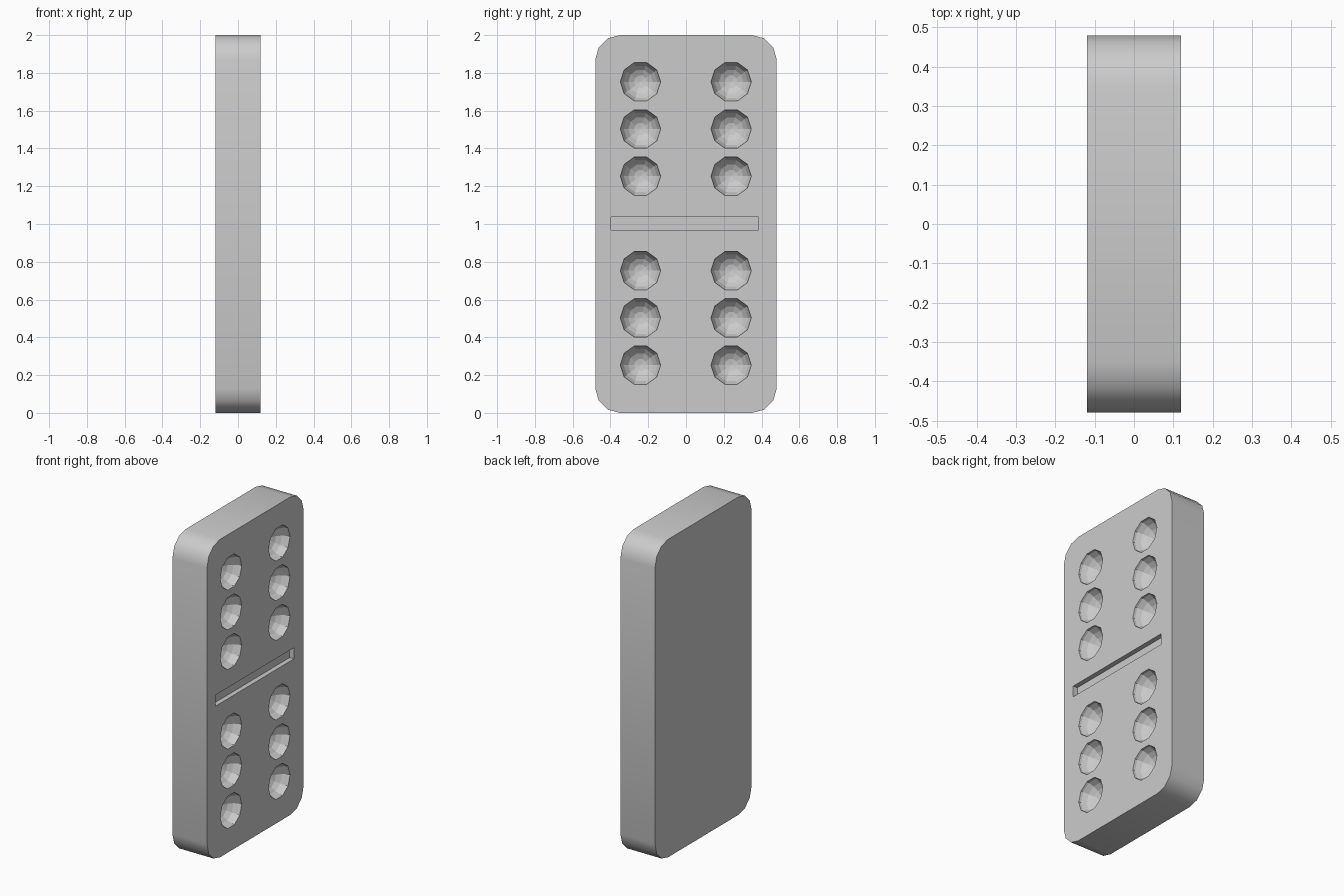
import bpy, bmesh, math
from mathutils import Matrix, Vector

if "Cube" in bpy.data.objects:
    bpy.data.objects.remove(bpy.data.objects["Cube"])

HALF_T, HALF_W, H = 0.12, 0.48, 2.0
CORNER = 0.13


def make_object(name, bm):
    bmesh.ops.recalc_face_normals(bm, faces=bm.faces[:])
    mesh = bpy.data.meshes.new(name)
    bm.to_mesh(mesh)
    bm.free()
    obj = bpy.data.objects.new(name, mesh)
    bpy.context.collection.objects.link(obj)
    return obj


def add_box(bm, center, size):
    m = Matrix.Translation(center) @ Matrix.Diagonal((*size, 1))
    return bmesh.ops.create_cube(bm, size=1, matrix=m)["verts"]


def add_ball(bm, center, r, segs=10, rings=10):
    # faceted ball whose poles lie on the x axis, with corners at +y and -y
    c = Vector(center)
    loops = []
    for i in range(1, rings):
        t = math.pi * i / rings
        loops.append([bm.verts.new(c + r * Vector((
            -math.cos(t),
            math.sin(t) * math.cos(2 * math.pi * j / segs),
            math.sin(t) * math.sin(2 * math.pi * j / segs)))) for j in range(segs)])
    poles = [bm.verts.new(c + Vector((s * r, 0, 0))) for s in (-1, 1)]
    for j in range(segs):
        k = (j + 1) % segs
        for a, b in zip(loops, loops[1:]):
            bm.faces.new((a[j], a[k], b[k], b[j]))
        bm.faces.new((poles[0], loops[0][k], loops[0][j]))
        bm.faces.new((poles[1], loops[-1][j], loops[-1][k]))


# tile slab with rounded corners, smooth around the rim
bm = bmesh.new()
add_box(bm, (0, 0, H / 2), (2 * HALF_T, 2 * HALF_W, H))
edges = [e for e in bm.edges
         if abs(e.verts[0].co.x - e.verts[1].co.x) > 0.1]
bmesh.ops.bevel(bm, geom=edges, offset=CORNER, offset_type='OFFSET',
                segments=3, profile=0.5, affect='EDGES')
bm.normal_update()
for f in bm.faces:
    f.smooth = abs(f.normal.x) < 0.5
tile = make_object("domino_tile", bm)

# pips: two columns of three in each half
bm = bmesh.new()
for y in (-0.241, 0.239):
    for z in (0.253, 0.503, 0.753, 1.253, 1.503, 1.753):
        add_ball(bm, (HALF_T + 0.02, y, z), 0.11)
pips = make_object("pip_cutter", bm)

# dividing groove
bm = bmesh.new()
add_box(bm, (HALF_T, -0.006, 1.003), (0.06, 0.78, 0.07))
groove = make_object("groove_cutter", bm)

# carve the front face
bpy.context.view_layer.objects.active = tile
for cutter in (pips, groove):
    cutter.hide_render = True
    mod = tile.modifiers.new(cutter.name, 'BOOLEAN')
    mod.operation = 'DIFFERENCE'
    mod.solver = 'EXACT'
    mod.object = cutter
    bpy.ops.object.modifier_apply(modifier=mod.name)
    bpy.data.objects.remove(cutter)
